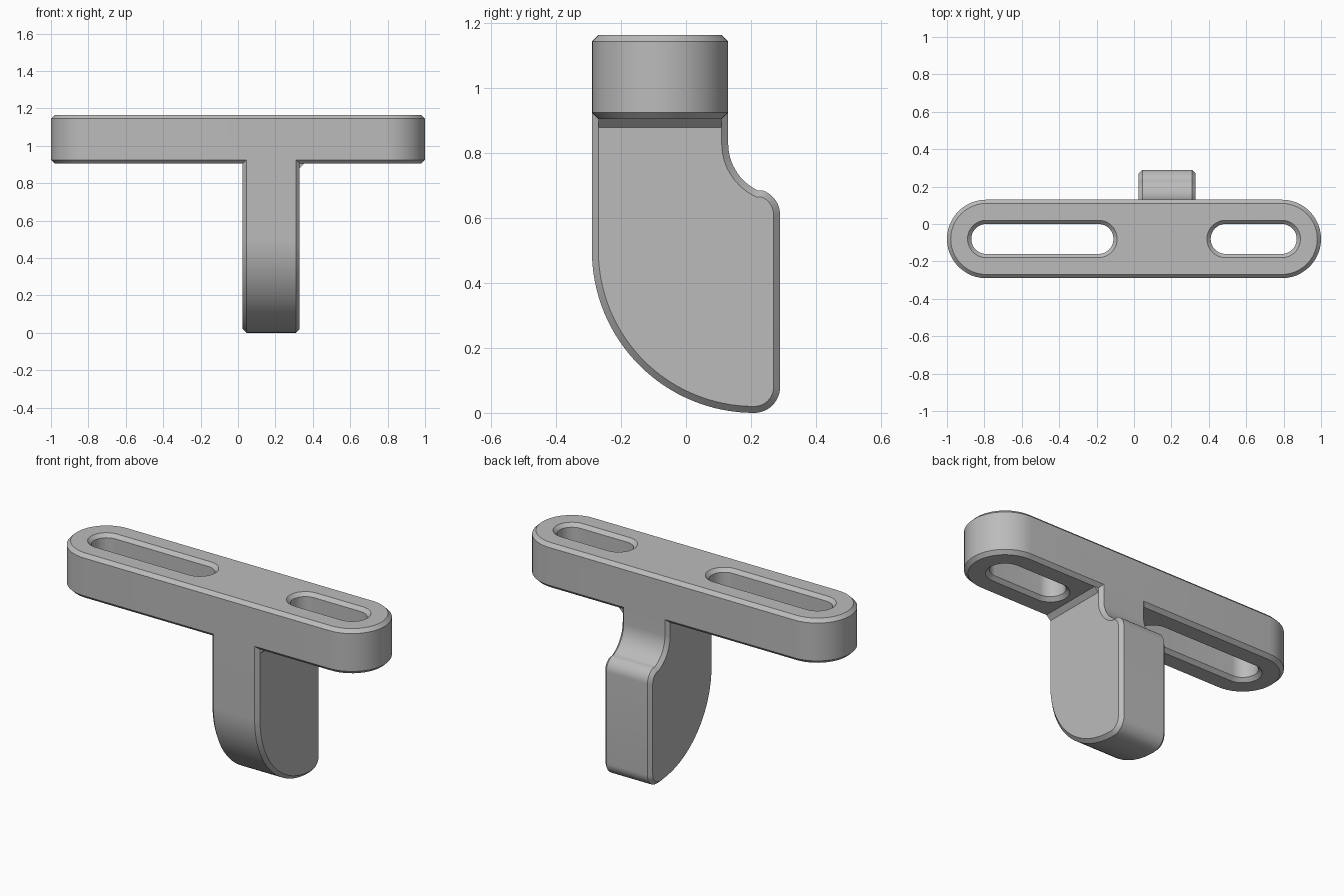
import bpy, bmesh
from math import cos, sin, radians
from mathutils import Vector

cube = bpy.data.objects.get("Cube")
if cube:
    bpy.data.objects.remove(cube, do_unlink=True)

grey = bpy.data.materials.new("neutral grey")
grey.use_nodes = True
colour = (0.5, 0.5, 0.5, 1)
grey.diffuse_color = colour
grey.node_tree.nodes["Principled BSDF"].inputs["Base Color"].default_value = colour

MID_Y = -0.08          # centre line of the bar
CHAMFER = 0.02


def arc(cx, cy, r, start, end, steps):
    angles = [radians(start + (end - start) * i / steps) for i in range(steps + 1)]
    return [Vector((cx + r * cos(a), cy + r * sin(a))) for a in angles]


def stadium(x0, x1, r):
    return arc(x1, MID_Y, r, -90, 90, 24) + arc(x0, MID_Y, r, 90, 270, 24)


def inset(points, d):
    """Move a counter-clockwise outline inwards by d with mitred corners."""
    out = []
    for i, p in enumerate(points):
        a = (p - points[i - 1]).normalized()
        b = (points[(i + 1) % len(points)] - p).normalized()
        na, nb = Vector((-a.y, a.x)), Vector((-b.y, b.x))
        out.append(p + (na + nb) * d / (1 + na.dot(nb)))
    return out


def prism(name, outline, lo, hi, c, place):
    """Extrude an outline from lo to hi, with both rims chamfered by c."""
    bm = bmesh.new()
    depth = abs(c)
    levels = [(lo, c), (lo + depth, 0), (hi - depth, 0), (hi, c)] if c else [(lo, 0), (hi, 0)]
    rings = [[bm.verts.new(place(p, h)) for p in inset(outline, d)] for h, d in levels]
    for r0, r1 in zip(rings, rings[1:]):
        for i in range(len(r0)):
            bm.faces.new((r0[i - 1], r0[i], r1[i], r1[i - 1]))
    bm.faces.new(rings[0][::-1])
    bm.faces.new(rings[-1])
    bmesh.ops.recalc_face_normals(bm, faces=bm.faces[:])
    mesh = bpy.data.meshes.new(name)
    bm.to_mesh(mesh)
    bm.free()
    mesh.materials.append(grey)
    obj = bpy.data.objects.new(name, mesh)
    bpy.context.collection.objects.link(obj)
    return obj


def flat(p, h):        # outline in x,y
    return (p.x, p.y, h)


def side(p, h):        # outline in y,z
    return (h, p.x, p.y)


def cross(p, h):       # outline in x,z
    return (p.x, h, p.y)


def combine(target, tool, operation):
    mod = target.modifiers.new(tool.name, 'BOOLEAN')
    mod.operation, mod.solver, mod.object = operation, 'EXACT', tool
    bpy.context.view_layer.objects.active = target
    bpy.ops.object.modifier_apply(modifier=mod.name)
    bpy.data.objects.remove(tool, do_unlink=True)


# Rounded mounting bar
bracket = prism("slotted_bracket", stadium(-0.79, 0.79, 0.21), 0.905, 1.165, CHAMFER, flat)

# Hanging leg: swept front, rounded toe, hooked back edge
leg_outline = (
    [Vector((-0.29, 1.0))]
    + arc(0.21, 0.5, 0.5, 180, 270, 32)
    + arc(0.21, 0.08, 0.08, -90, 0, 12)[1:]
    + arc(0.21, 0.61, 0.08, 0, 70, 10)
    + arc(0.29, 0.83, 0.16, 250, 180, 14)[1:]
    + [Vector((0.13, 1.0))]
)
leg = prism("leg", leg_outline, 0.025, 0.33, CHAMFER, side)
combine(bracket, leg, 'UNION')

# Small sloped gusset under the bar
gusset_outline = [Vector(p) for p in ((0.3, 0.88), (0.33, 0.88), (0.355, 0.905), (0.355, 0.92), (0.3, 0.92))]
gusset = prism("gusset", gusset_outline, -0.27, 0.11, 0, cross)
combine(bracket, gusset, 'UNION')

# Long and short slots, countersunk at both faces
for name, x0, x1 in (("long_slot", -0.79, -0.19), ("short_slot", 0.49, 0.79)):
    cutter = prism(name, stadium(x0, x1, 0.08), 0.9, 1.17, -0.025, flat)
    cutter.hide_render = True
    combine(bracket, cutter, 'DIFFERENCE')

bpy.ops.object.select_all(action='DESELECT')
bracket.select_set(True)
bpy.context.view_layer.objects.active = bracket
bpy.ops.object.shade_smooth_by_angle(angle=radians(30))
